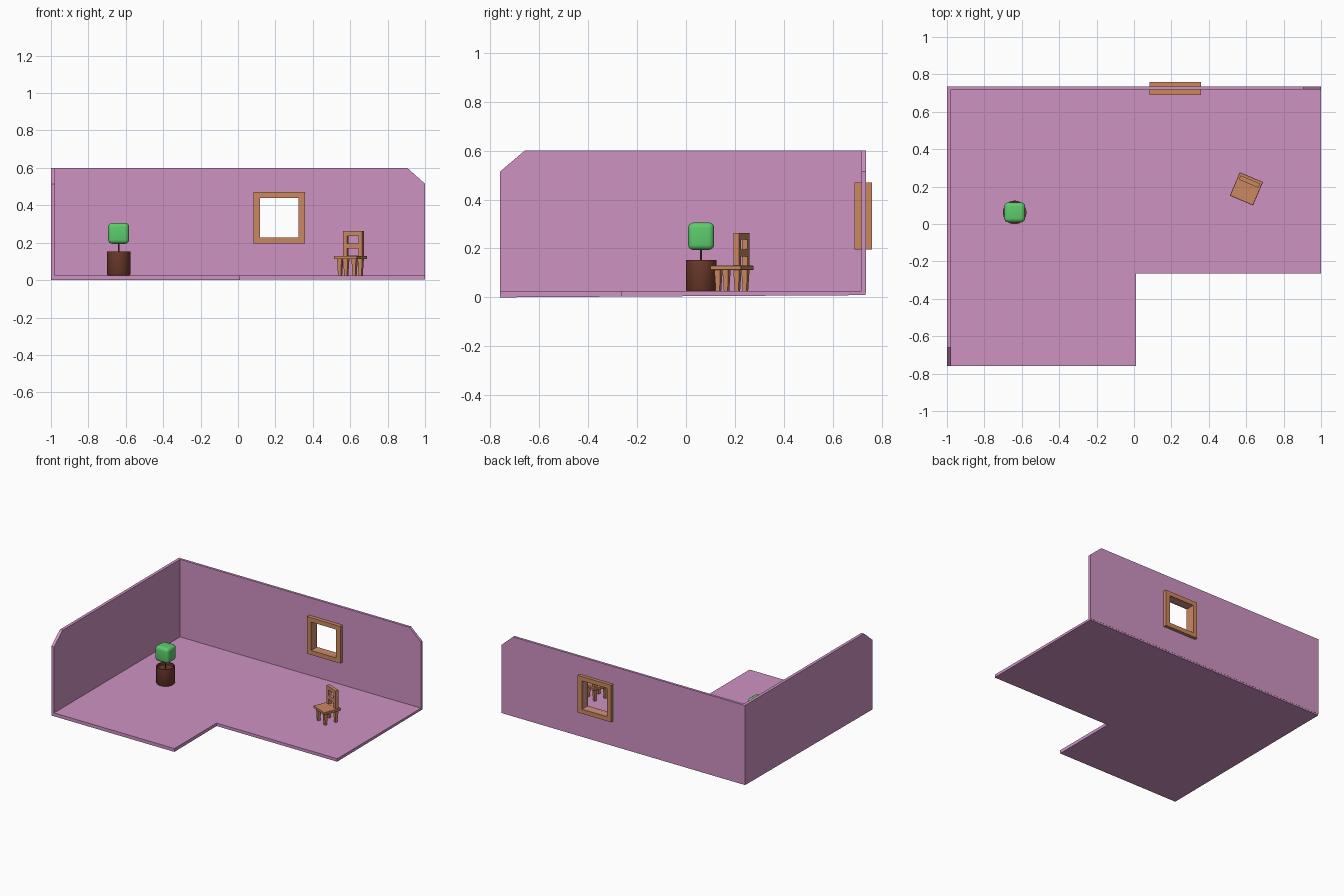
import bpy, bmesh
from math import radians, cos, sin, pi
from mathutils import Matrix

if "Cube" in bpy.data.objects:
    bpy.data.objects.remove(bpy.data.objects["Cube"])


def material(name, rgb):
    m = bpy.data.materials.new(name)
    m.diffuse_color = (*rgb, 1)
    m.use_nodes = True
    m.node_tree.nodes["Principled BSDF"].inputs["Base Color"].default_value = m.diffuse_color
    return m


PINK = material("pink_plaster", (0.62, 0.29, 0.54))
WOOD = material("wood", (0.60, 0.25, 0.12))
CLAY = material("brown_clay", (0.16, 0.045, 0.025))
LEAF = material("leaf_green", (0.11, 0.60, 0.15))


def rect(x0, y0, x1, y1):
    return [(x0, y0), (x1, y0), (x1, y1), (x0, y1)]


def panel(name, loops, thickness, mat, loc=(0, 0, 0), rot=(0, 0, 0)):
    """Flat outline (further loops are holes) extruded evenly about its plane."""
    cu = bpy.data.curves.new(name, 'CURVE')
    cu.dimensions, cu.fill_mode, cu.extrude = '2D', 'BOTH', thickness / 2
    for pts in loops:
        s = cu.splines.new('POLY')
        s.points.add(len(pts) - 1)
        for p, q in zip(s.points, pts):
            p.co = (*q, 0, 1)
        s.use_cyclic_u = True
    ob = bpy.data.objects.new(name, cu)
    bpy.context.collection.objects.link(ob)
    ob.location = loc
    ob.rotation_euler = [radians(a) for a in rot]
    bpy.ops.object.select_all(action='DESELECT')
    bpy.context.view_layer.objects.active = ob
    ob.select_set(True)
    bpy.ops.object.convert(target='MESH')
    ob = bpy.context.object
    ob.data.materials.clear()
    ob.data.materials.append(mat)
    for p in ob.data.polygons:
        p.use_smooth = False
    return ob


def from_bmesh(name, bm, mat, loc=(0, 0, 0), smooth=False):
    bmesh.ops.recalc_face_normals(bm, faces=bm.faces)
    me = bpy.data.meshes.new(name)
    bm.to_mesh(me)
    bm.free()
    me.materials.append(mat)
    ob = bpy.data.objects.new(name, me)
    bpy.context.collection.objects.link(ob)
    ob.location = loc
    if smooth:
        bpy.ops.object.select_all(action='DESELECT')
        bpy.context.view_layer.objects.active = ob
        ob.select_set(True)
        bpy.ops.object.shade_smooth_by_angle(angle=radians(40))
    return ob


def box(name, size, mat, loc, bevel=0, taper=1, smooth=False, segments=1):
    """Box whose lower face is scaled by taper."""
    bm = bmesh.new()
    bmesh.ops.create_cube(bm, size=1, matrix=Matrix.Diagonal((*size, 1)))
    for v in bm.verts:
        if v.co.z < 0:
            v.co.x *= taper
            v.co.y *= taper
    if bevel:
        bmesh.ops.bevel(bm, geom=bm.edges[:], offset=bevel, segments=segments,
                        profile=0.5, affect='EDGES')
    return from_bmesh(name, bm, mat, loc, smooth)


def lathe(name, profile, sides, mat, loc):
    bm = bmesh.new()
    rings = [[bm.verts.new((r * cos(2 * pi * i / sides), r * sin(2 * pi * i / sides), z))
              for i in range(sides)] for r, z in profile]
    for a, b in zip(rings, rings[1:]):
        for i in range(sides):
            j = (i + 1) % sides
            bm.faces.new((a[i], a[j], b[j], b[i]))
    bm.faces.new(rings[0])
    bm.faces.new(rings[-1])
    return from_bmesh(name, bm, mat, loc, True)


# Room: L-shaped floor, its underside rising a little towards the back
floor = panel("floor", [[(-1, -0.76), (0.01, -0.76), (0.01, -0.265), (1, -0.265),
                         (1, 0.735), (-1, 0.735)]], 0.025, PINK, (0, 0, 0.0125))
for v in floor.data.vertices:
    if v.co.z < 0:
        v.co.z += 0.009 * (v.co.y + 0.76) / 1.495

# Walls with a clipped top corner at the free end
panel("back_wall", [[(-1, 0.02), (1, 0.02), (1, 0.515), (0.905, 0.6), (-1, 0.6)],
                    rect(0.117, 0.227, 0.323, 0.438)],
      0.018, PINK, (0, 0.727, 0), (90, 0, 0))
panel("left_wall", [[(-0.76, 0.02), (0.73, 0.02), (0.73, 0.6), (-0.66, 0.6), (-0.76, 0.515)]],
      0.022, PINK, (-0.989, 0, 0), (90, 0, 90))

# Window frame
panel("window_frame", [rect(0.083, 0.195, 0.357, 0.47), rect(0.117, 0.227, 0.323, 0.438)],
      0.07, WOOD, (0, 0.725, 0), (90, 0, 0))

# Potted plant
PX, PY = -0.638, 0.062
lathe("pot", [(0.058, 0), (0.063, 0.006), (0.063, 0.127), (0.055, 0.127), (0.055, 0.108)],
      32, CLAY, (PX, PY, 0.025))
lathe("stem", [(0.004, 0), (0.004, 0.08)], 8, CLAY, (PX, PY, 0.13))
box("foliage", (0.112, 0.106, 0.112), LEAF, (PX, PY, 0.25), 0.022, smooth=True, segments=4)

# Chair, built around its own centre and then turned
chair = [box("seat", (0.135, 0.136, 0.018), WOOD, (0, 0, 0.121), 0.002)]
for sx, side in ((-1, "left"), (1, "right")):
    for sy, end in ((-1, "front"), (1, "back")):
        chair.append(box(f"{end}_{side}_leg", (0.026, 0.026, 0.09), WOOD,
                         (sx * 0.042, sy * 0.042, 0.07), taper=0.65))
chair.append(panel("chair_back", [rect(-0.056, 0.128, 0.056, 0.263),
                                  rect(-0.033, 0.131, 0.033, 0.168),
                                  rect(-0.033, 0.195, 0.033, 0.237)],
                   0.024, WOOD, (0, 0.042, 0), (90, 0, 0)))
bpy.context.view_layer.update()
turn = Matrix.Translation((0.601, 0.188, 0)) @ Matrix.Rotation(radians(-23), 4, 'Z')
for ob in chair:
    ob.matrix_world = turn @ ob.matrix_world
